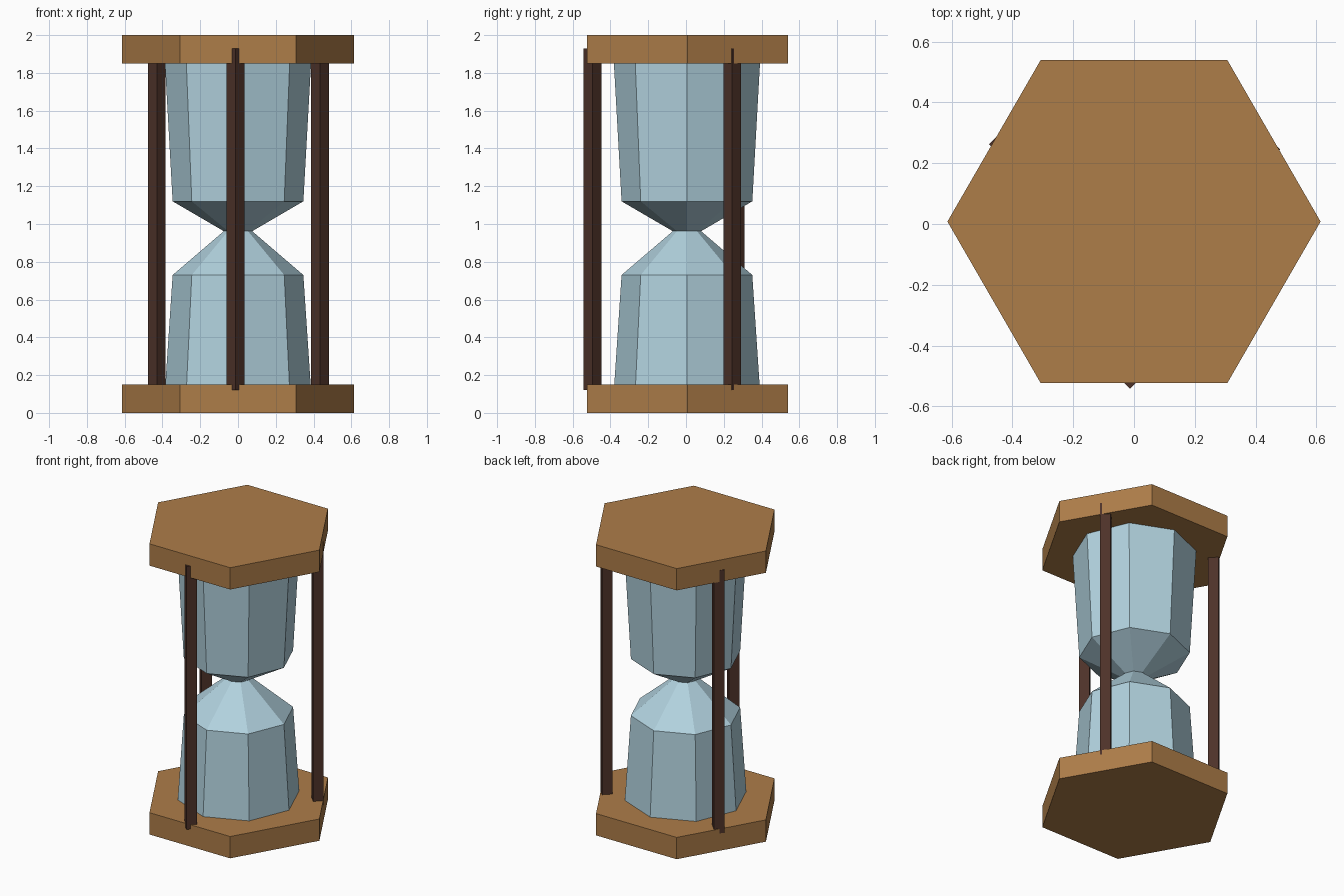
import bpy, bmesh, math

if "Cube" in bpy.data.objects:
    bpy.data.objects.remove(bpy.data.objects["Cube"])


def material(name, color):
    m = bpy.data.materials.new(name)
    m.diffuse_color = (*color, 1.0)
    m.use_nodes = True
    m.node_tree.nodes["Principled BSDF"].inputs["Base Color"].default_value = m.diffuse_color
    return m


WOOD = material("warm wood", (0.42, 0.205, 0.066))
GLASS = material("pale blue glass", (0.44, 0.64, 0.73))
DARK = material("dark wood", (0.076, 0.032, 0.022))


def lathe(name, sides, profile, mat, center=(0.0, 0.0)):
    """Flat-sided solid from (radius, height) rings, capped at both ends."""
    bm = bmesh.new()
    rings = []
    for r, z in profile:
        rings.append([bm.verts.new((center[0] + r * math.cos(math.tau * i / sides),
                                    center[1] + r * math.sin(math.tau * i / sides), z))
                      for i in range(sides)])
    for a, b in zip(rings, rings[1:]):
        for i in range(sides):
            j = (i + 1) % sides
            bm.faces.new((a[i], a[j], b[j], b[i]))
    bm.faces.new(rings[0][::-1])
    bm.faces.new(rings[-1])
    mesh = bpy.data.meshes.new(name)
    bm.to_mesh(mesh)
    bm.free()
    mesh.materials.append(mat)
    ob = bpy.data.objects.new(name, mesh)
    bpy.context.collection.objects.link(ob)
    return ob


# Hexagonal end plates
for name, z in (("base_plate", 0.0), ("top_plate", 1.85)):
    lathe(name, 6, [(0.614, z), (0.614, z + 0.15)], WOOD, (0, 0.008))

# Eight-sided glass with a pinched neck
lathe("glass_bulbs", 8,
      [(0.385, 0.145), (0.346, 0.73), (0.075, 0.962), (0.346, 1.12), (0.387, 1.855)],
      GLASS, (0, 0.005))

# Three square posts, corners pointing outwards through the plate rims
for k in range(3):
    a = math.radians(-91.2 + 120 * k)
    lathe(f"post_{k + 1}", 4, [(0.047, 0.12), (0.047, 1.93)], DARK,
          (-0.003 + 0.499 * math.cos(a), 0.004 + 0.499 * math.sin(a)))
